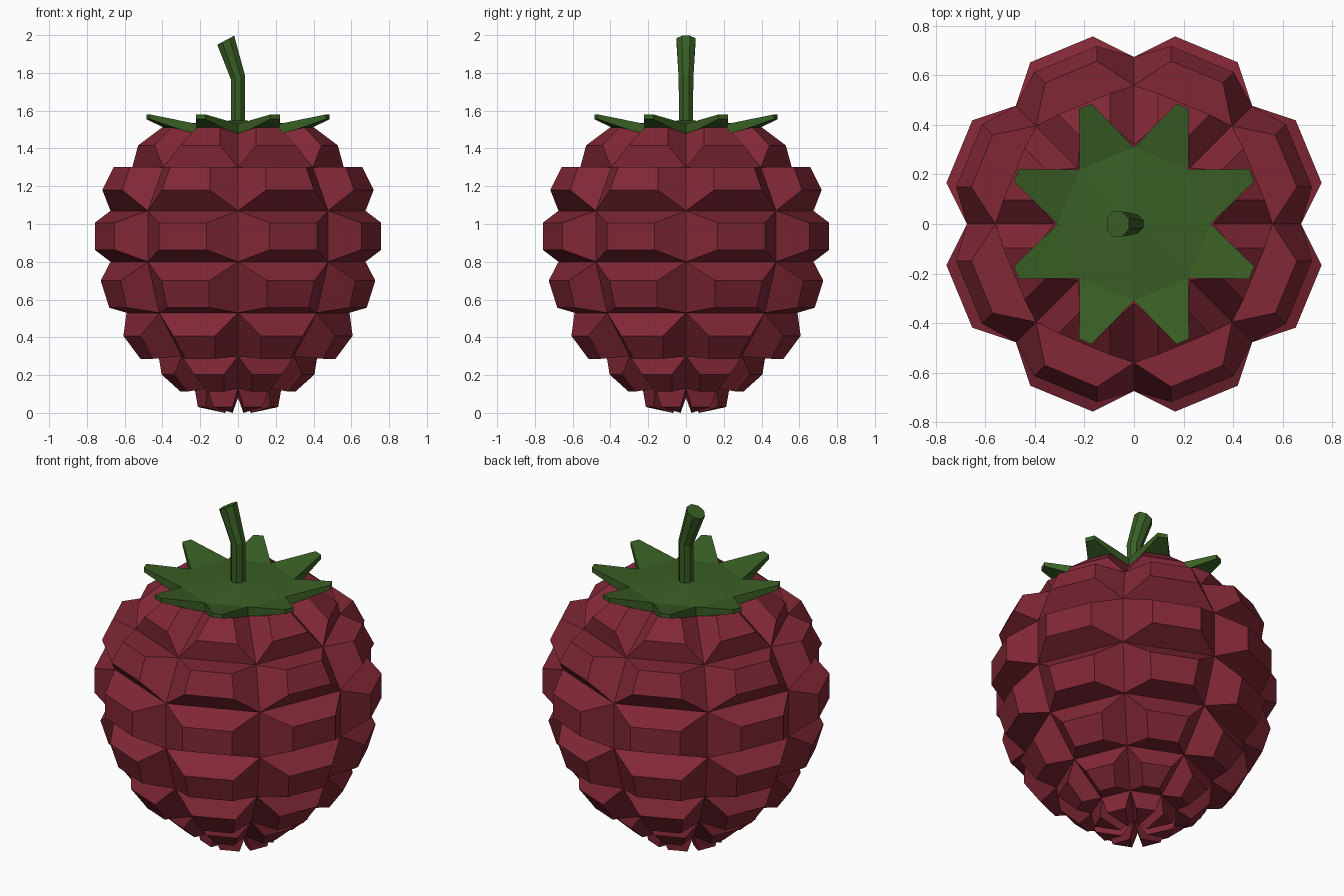
import bpy, bmesh
from math import cos, sin, pi, radians
from mathutils import Vector, Matrix

if "Cube" in bpy.data.objects:
    bpy.data.objects.remove(bpy.data.objects["Cube"])

N = 8


def material(name, color):
    m = bpy.data.materials.new(name)
    m.diffuse_color = color
    m.use_nodes = True
    m.node_tree.nodes["Principled BSDF"].inputs["Base Color"].default_value = m.diffuse_color
    return m


def finish(bm, name, mat):
    bmesh.ops.recalc_face_normals(bm, faces=bm.faces[:])
    me = bpy.data.meshes.new(name)
    bm.to_mesh(me)
    bm.free()
    ob = bpy.data.objects.new(name, me)
    bpy.context.collection.objects.link(ob)
    me.materials.append(mat)
    return ob


def ring(bm, r, z):
    return [bm.verts.new((r * cos(2 * pi * i / N), r * sin(2 * pi * i / N), z)) for i in range(N)]


def bump(bm, face, scale, height):
    """Raise one face into a bevelled drupelet."""
    c, n = face.calc_center_median(), face.normal.copy()
    top = bmesh.ops.extrude_discrete_faces(bm, faces=[face])["faces"][0]
    for v in top.verts:
        v.co = c + (v.co - c) * scale + n * height


red = material("berry_red", (0.22, 0.021, 0.036, 1))
green = material("leaf_green", (0.042, 0.115, 0.018, 1))

# berry: lathed octagonal core, every face raised
profile = [(0.23, 0.13), (0.42, 0.30), (0.59, 0.53), (0.675, 0.80),
           (0.675, 1.07), (0.56, 1.30), (0.32, 1.48)]
heights = [0.08, 0.12, 0.13, 0.14, 0.135, 0.095]
bm = bmesh.new()
rings = [ring(bm, r, z) for r, z in profile]
bottom = bm.verts.new((0, 0, 0.08))
top = bm.verts.new((0, 0, 1.5))
bumps = []
for i in range(N):
    j = (i + 1) % N
    bumps.append((bm.faces.new((rings[0][j], rings[0][i], bottom)), 0.62, 0.095))
    for k, h in enumerate(heights):
        a, b = rings[k], rings[k + 1]
        bumps.append((bm.faces.new((a[i], a[j], b[j], b[i])), 0.53, h))
    bm.faces.new((rings[-1][i], rings[-1][j], top))
bm.normal_update()
for f, s, h in bumps:
    bump(bm, f, s, h)
low = min(v.co.z for v in bm.verts)
for v in bm.verts:
    if v.co.z < 0.1:
        v.co.z -= low * (0.1 - v.co.z) / (0.1 - low)
finish(bm, "berry", red)

# calyx: eight-pointed leaf star with blunt, upturned tips
bm = bmesh.new()


def star(notch_z, tip_z):
    pts = []
    for i in range(N):
        for deg, r, z in ((0, 0.31, notch_z), (19.5, 0.515, tip_z), (25.5, 0.515, tip_z)):
            a = radians(45 * i + deg)
            pts.append(bm.verts.new((r * cos(a), r * sin(a), z)))
    return pts


upper, lower = star(1.53, 1.58), star(1.47, 1.555)
ctop, cbot = bm.verts.new((0, 0, 1.55)), bm.verts.new((0, 0, 1.47))
M = len(upper)
for i in range(M):
    j = (i + 1) % M
    bm.faces.new((lower[i], lower[j], upper[j], upper[i]))
for s, c in ((upper, ctop), (lower, cbot)):
    for i in range(0, M, 3):
        a, t1, t2, b = s[i], s[i + 1], s[i + 2], s[(i + 3) % M]
        bm.faces.new((a, t1, t2, b))
        bm.faces.new((a, b, c))
finish(bm, "calyx", green)

# stem: octagonal tube bent toward -x, flared at the end
bm = bmesh.new()
prev = None
for x, z, r, tilt in ((0, 1.50, 0.04, 0), (0, 1.775, 0.042, -14), (-0.065, 1.973, 0.055, -28)):
    m = Matrix.Translation((x, 0, z)) @ Matrix.Rotation(radians(tilt), 4, 'Y')
    cur = ring(bm, r, 0)
    for v in cur:
        v.co = m @ (Matrix.Rotation(pi / N, 4, 'Z') @ v.co)
    if prev:
        for i in range(N):
            j = (i + 1) % N
            bm.faces.new((prev[i], prev[j], cur[j], cur[i]))
    else:
        bm.faces.new(cur[::-1])
    prev = cur
bm.faces.new(prev)
finish(bm, "stem", green)
